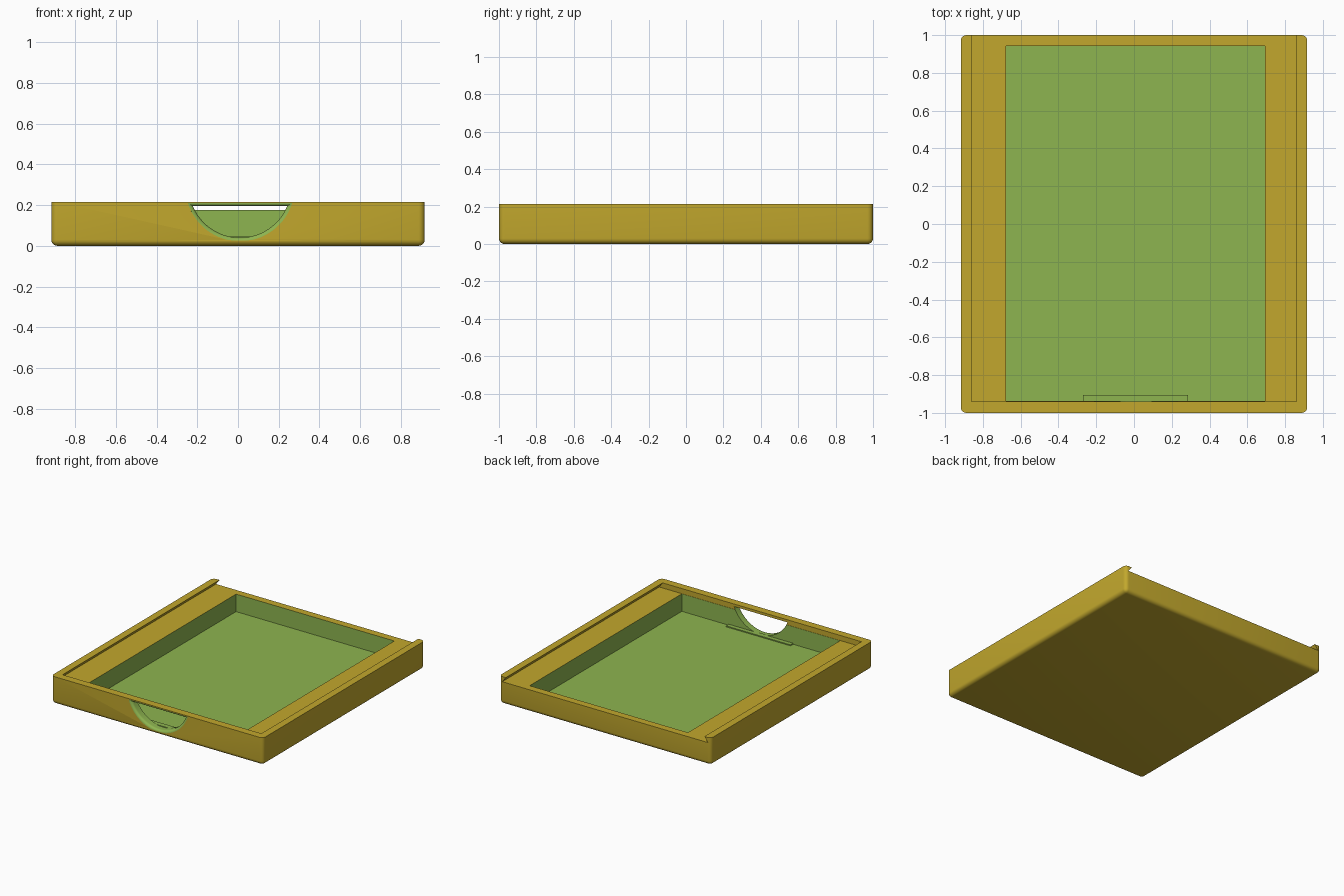
import bpy, bmesh, math
from mathutils import Vector

if "Cube" in bpy.data.objects:
    bpy.data.objects.remove(bpy.data.objects["Cube"])

GOLD, GREEN = 0, 1


def material(name, rgb):
    m = bpy.data.materials.new(name)
    m.diffuse_color = (*rgb, 1.0)
    m.use_nodes = True
    m.node_tree.nodes["Principled BSDF"].inputs["Base Color"].default_value = m.diffuse_color
    return m


MATS = [material("mustard", (0.54, 0.39, 0.026)),
        material("leaf_green", (0.27, 0.46, 0.08))]


def finish(bm, name, mat):
    """Turn a bmesh into an object whose faces all use one colour."""
    bmesh.ops.recalc_face_normals(bm, faces=bm.faces)
    me = bpy.data.meshes.new(name)
    for f in bm.faces:
        f.material_index = mat
    bm.to_mesh(me)
    bm.free()
    for m in MATS:
        me.materials.append(m)
    ob = bpy.data.objects.new(name, me)
    bpy.context.collection.objects.link(ob)
    return ob


def box_bm(lo, hi):
    bm = bmesh.new()
    bmesh.ops.create_cube(bm, size=1)
    lo, hi = Vector(lo), Vector(hi)
    for v in bm.verts:
        v.co = (lo + hi) / 2 + v.co * (hi - lo)
    return bm


def loft(sections, name, mat):
    """Skin matching closed rings and cap both ends."""
    bm = bmesh.new()
    rings = [[bm.verts.new(p) for p in s] for s in sections]
    n = len(rings[0])
    for a, b in zip(rings, rings[1:]):
        for i in range(n):
            j = (i + 1) % n
            bm.faces.new((a[i], a[j], b[j], b[i]))
    bm.faces.new(rings[0])
    bm.faces.new(rings[-1])
    return finish(bm, name, mat)


def cut(target, cutter):
    mod = target.modifiers.new("cut", 'BOOLEAN')
    mod.operation, mod.solver, mod.object = 'DIFFERENCE', 'EXACT', cutter
    bpy.context.view_layer.objects.active = target
    bpy.ops.object.modifier_apply(modifier=mod.name)
    bpy.data.objects.remove(cutter)


# Tray body: rounded upright and bottom edges, crisp top edge
H = 0.215
bm = box_bm((-0.917, -1, 0), (0.917, 1, H))
edges = [e for e in bm.edges if min(v.co.z for v in e.verts) < 0.01]
bmesh.ops.bevel(bm, geom=edges, offset=0.03, segments=5, profile=0.5,
                affect='EDGES')
tray = finish(bm, "tray", GOLD)

# Dovetail channel for a sliding lid, open at the back
slope = (0.86 - 0.89) / (H - 0.175)
top_z = 0.25
top_x = 0.89 + slope * (top_z - 0.175)
channel = [(-0.89, 0.175), (0.89, 0.175), (top_x, top_z), (-top_x, top_z)]
cut(tray, loft([[(x, y, z) for x, z in channel] for y in (-0.94, 1.1)],
               "channel_cutter", GOLD))

# Deep compartment
FLOOR = 0.038
cut(tray, finish(box_bm((-0.677, -0.938, FLOOR), (0.693, 0.943, 0.2)),
                 "compartment_cutter", GREEN))


# Rounded finger notch in the front wall, flaring outward
def notch_ring(y, r, top, steps=40):
    cx, cz = 0.01, 0.29
    a = math.acos((cz - top) / r)
    pts = []
    for i in range(steps + 1):
        t = -a + 2 * a * i / steps
        pts.append((cx + r * math.sin(t), y, cz - r * math.cos(t)))
    return pts


rings = [notch_ring(-0.92, 0.25, 0.195)]
for k in range(7):
    t = math.radians(85) * k / 6
    flare = 1 - math.cos(t)
    rings.append(notch_ring(-0.98 - 0.02 * math.sin(t), 0.25 + 0.02 * flare,
                            0.195 + 0.016 * flare))
rings.append(notch_ring(-1.02, 0.27, 0.211))
cut(tray, loft(rings, "notch_cutter", GREEN))

# Low sill on the compartment floor behind the notch
sill = finish(box_bm((-0.27, -0.945, FLOOR - 0.008), (0.287, -0.905, FLOOR + 0.008)),
              "notch_sill", GREEN)

# Smooth the rounded surfaces only
for ob in bpy.context.selected_objects:
    ob.select_set(False)
tray.select_set(True)
bpy.context.view_layer.objects.active = tray
bpy.ops.object.shade_smooth_by_angle(angle=math.radians(30))
